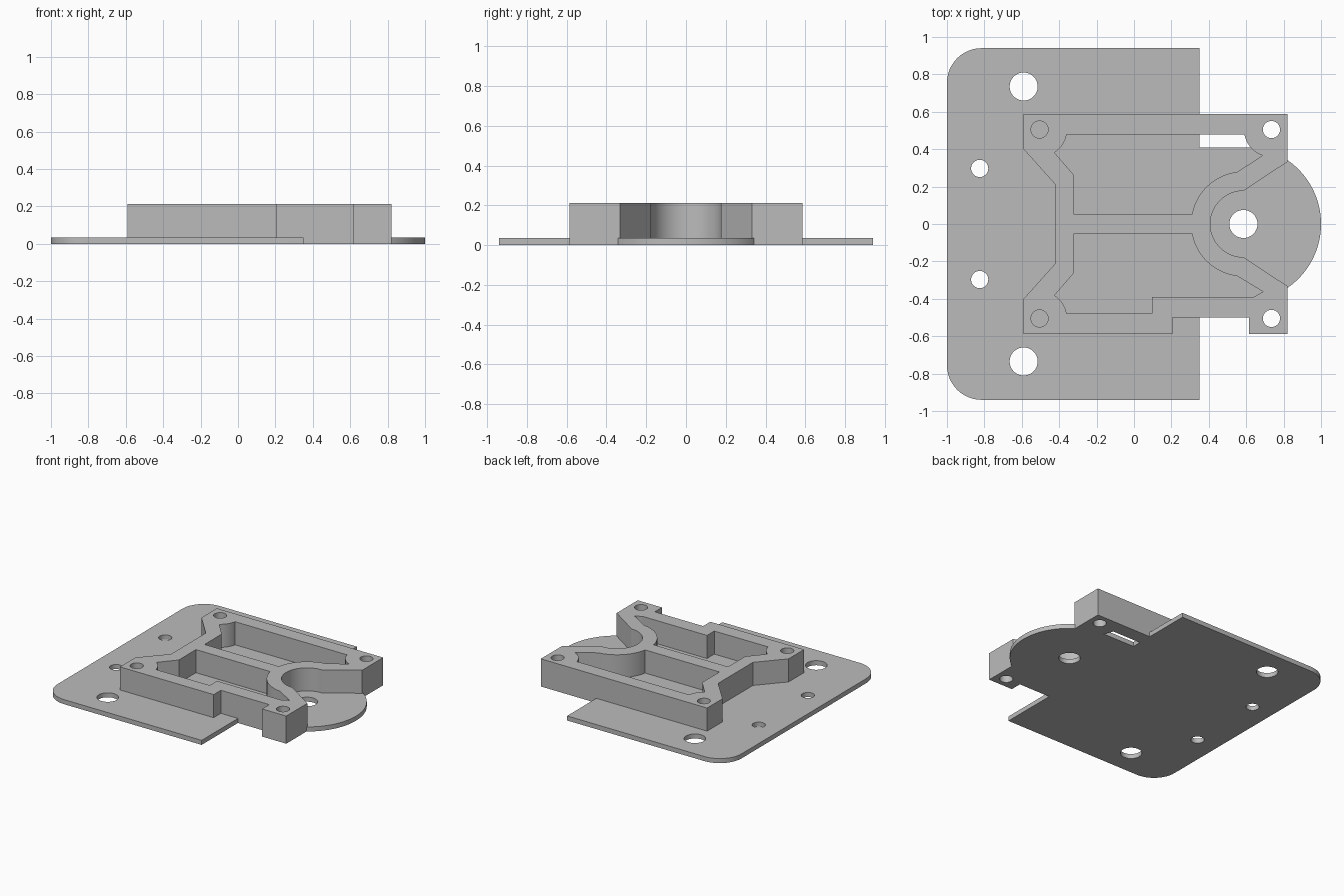
import bpy, bmesh
from math import sin, cos, radians

cube = bpy.data.objects.get("Cube")
if cube:
    bpy.data.objects.remove(cube, do_unlink=True)

grey = bpy.data.materials.new("plain grey")
grey.use_nodes = True
colour = (0.5, 0.5, 0.5, 1)
grey.diffuse_color = colour
grey.node_tree.nodes["Principled BSDF"].inputs["Base Color"].default_value = colour


def arc(cx, cy, r, start, end, steps=24):
    """Points along an arc, angles in degrees."""
    angles = [radians(start + (end - start) * i / steps) for i in range(steps + 1)]
    return [(cx + r * cos(a), cy + r * sin(a)) for a in angles]


def hole(x, y, r):
    return arc(x, y, r, 0, 360, 40)[:-1]


def flip(points):
    """Mirror an outline from front to back."""
    return [(x, -y) for x, y in reversed(points)]


def slab(name, loops, height):
    """Extrude an outline, with its holes, up from the ground."""
    curve = bpy.data.curves.new(name + " profile", 'CURVE')
    curve.dimensions = '2D'
    curve.fill_mode = 'BOTH'
    curve.extrude = height / 2
    for loop in loops:
        spline = curve.splines.new('POLY')
        spline.points.add(len(loop) - 1)
        for point, (x, y) in zip(spline.points, loop):
            point.co = (x, y, 0, 1)
        spline.use_cyclic_u = True
    helper = bpy.data.objects.new(name + " profile", curve)
    bpy.context.collection.objects.link(helper)
    graph = bpy.context.evaluated_depsgraph_get()
    mesh = bpy.data.meshes.new_from_object(helper.evaluated_get(graph))
    bpy.data.objects.remove(helper, do_unlink=True)

    bm = bmesh.new()
    bm.from_mesh(mesh)
    bmesh.ops.remove_doubles(bm, verts=bm.verts, dist=0.0005)
    bmesh.ops.translate(bm, verts=bm.verts, vec=(0, 0, height / 2))
    bmesh.ops.recalc_face_normals(bm, faces=bm.faces)
    bm.to_mesh(mesh)
    bm.free()
    mesh.name = name
    mesh.materials.clear()
    mesh.materials.append(grey)
    obj = bpy.data.objects.new(name, mesh)
    bpy.context.collection.objects.link(obj)
    bpy.ops.object.select_all(action='DESELECT')
    obj.select_set(True)
    bpy.context.view_layer.objects.active = obj
    bpy.ops.object.shade_smooth_by_angle(angle=radians(25))
    return obj


SHAFT = 0.585   # x of the large shaft hole
SCREW = 0.505   # distance of the screw posts from the middle

# Base plate: rounded left corners and a round tongue on the right
plate = (arc(-0.815, -0.755, 0.185, 180, 270, 12)
         + [(0.35, -0.94), (0.35, -0.45), (0.66, -0.45)]
         + arc(SHAFT, 0, 0.415, -70, 70, 48)
         + [(0.68, 0.41), (0.35, 0.41), (0.35, 0.94)]
         + arc(-0.815, 0.755, 0.185, 90, 180, 12))
plate_holes = [hole(SHAFT, 0, 0.075)]
for side in (-1, 1):
    plate_holes += [hole(-0.59, side * 0.735, 0.075), hole(-0.825, side * 0.297, 0.046)]
slab("base_plate", [plate] + plate_holes, 0.035)

# Raised frame: notched front edge, waisted left end, round cradle on the right
frame = ([(-0.59, -0.587), (0.205, -0.587), (0.205, -0.5), (0.615, -0.5),
          (0.615, -0.587), (0.82, -0.587), (0.82, -0.332)]
         + arc(SHAFT, 0, 0.177, 270, 90, 40)
         + [(0.82, 0.332), (0.82, 0.587), (-0.59, 0.587),
            (-0.59, 0.4), (-0.42, 0.21), (-0.42, -0.21), (-0.59, -0.4)])

# Pocket edges shared by both halves, drawn for the back half
inner = ([(-0.32, 0.26), (-0.32, 0.052), (0.31, 0.052)]
         + arc(SHAFT, 0, 0.28, 169, 97, 24))
post = arc(-SCREW, SCREW, 0.147, -10, -57, 10)
back_pocket = inner + arc(0.735, SCREW, 0.147, 251, 190, 12) + post
front_pocket = flip(inner + [(0.69, 0.362), (0.64, 0.39), (0.095, 0.39), (0.095, 0.478)] + post)

screws = [hole(x, y, 0.046) for x in (-SCREW, 0.735) for y in (-SCREW, SCREW)]
slab("raised_frame", [frame, back_pocket, front_pocket] + screws, 0.212)
